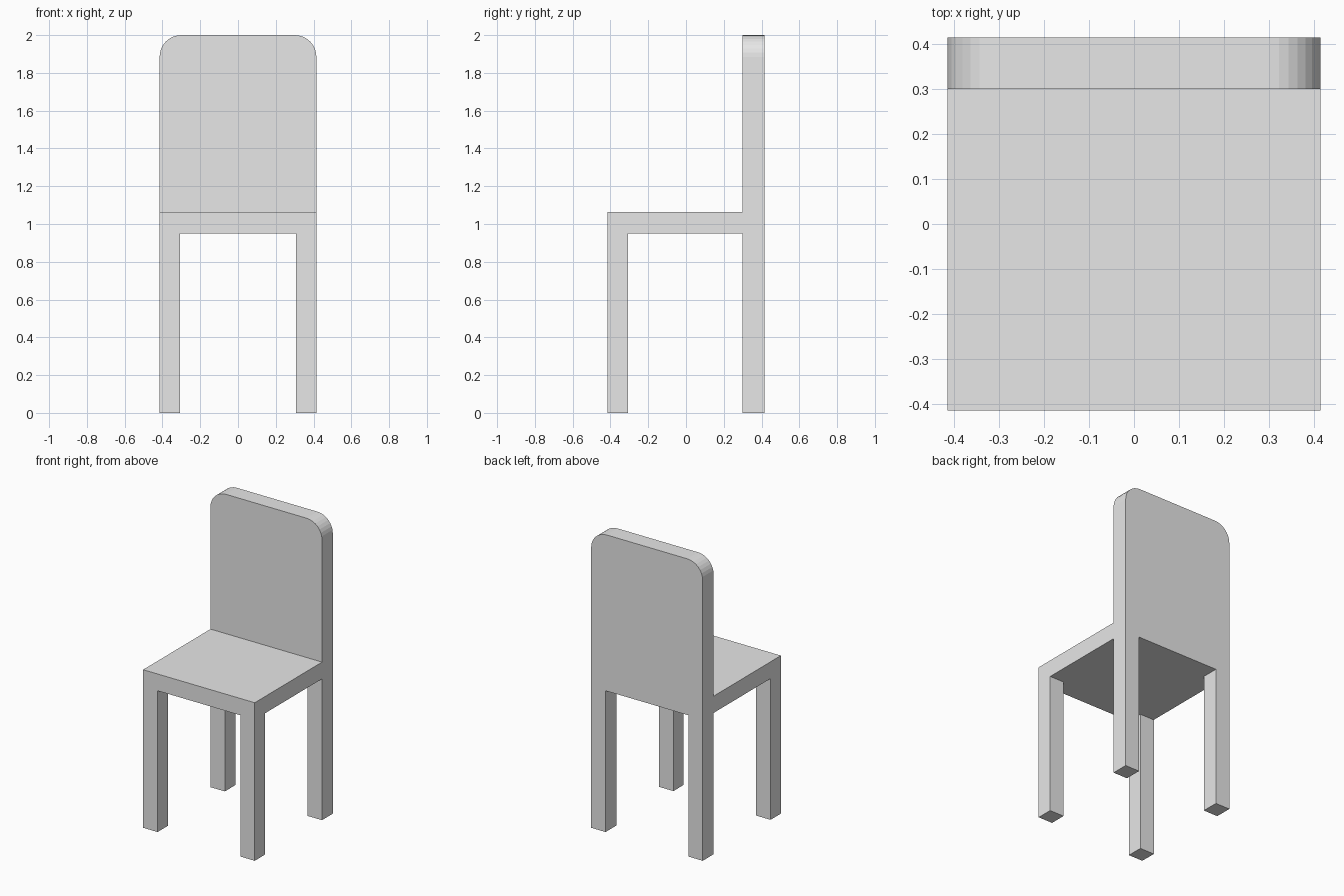
import bpy
import bmesh

if "Cube" in bpy.data.objects:
    bpy.data.objects.remove(bpy.data.objects["Cube"])

HALF = 0.415          # half width and half depth
LEG_X = 0.308         # inner face of the legs, sideways
FRONT_LEG_Y = -0.306  # inner face of the front legs
BACK_Y = 0.30         # front face of the backrest and rear legs
SEAT_LOW, SEAT_TOP, TOP = 0.95, 1.063, 2.0

grey = bpy.data.materials.new("light grey")
grey.diffuse_color = (0.8, 0.8, 0.8, 1)
grey.use_nodes = True
grey.node_tree.nodes["Principled BSDF"].inputs["Base Color"].default_value = grey.diffuse_color


def add_object(name, bm):
    bmesh.ops.recalc_face_normals(bm, faces=bm.faces)
    mesh = bpy.data.meshes.new(name)
    bm.to_mesh(mesh)
    bm.free()
    mesh.materials.append(grey)
    obj = bpy.data.objects.new(name, mesh)
    bpy.context.collection.objects.link(obj)
    return obj


# Chair body: side profile of legs, seat and backrest, extruded sideways
profile = [(-HALF, 0), (FRONT_LEG_Y, 0), (FRONT_LEG_Y, SEAT_LOW),
           (BACK_Y, SEAT_LOW), (BACK_Y, 0), (HALF, 0), (HALF, TOP),
           (BACK_Y, TOP), (BACK_Y, SEAT_TOP), (-HALF, SEAT_TOP)]
bm = bmesh.new()
side = bm.faces.new([bm.verts.new((-HALF, y, z)) for y, z in profile])
grown = bmesh.ops.extrude_face_region(bm, geom=[side])["geom"]
bmesh.ops.translate(bm, vec=(2 * HALF, 0, 0),
                    verts=[v for v in grown if isinstance(v, bmesh.types.BMVert)])
bmesh.ops.recalc_face_normals(bm, faces=bm.faces)

# Rounded upper corners of the backrest
corners = [e for e in bm.edges
           if all(v.co.z > TOP - 0.01 for v in e.verts)
           and abs(e.verts[0].co.x - e.verts[1].co.x) < 0.001]
bmesh.ops.bevel(bm, geom=corners, offset=0.115, offset_type='OFFSET',
                segments=8, profile=0.5, affect='EDGES')
chair = add_object("chair_body", bm)

# Opening between the left and right legs
bm = bmesh.new()
bmesh.ops.create_cube(bm, size=1)
bmesh.ops.scale(bm, vec=(2 * LEG_X, 2, SEAT_LOW + 0.5), verts=bm.verts)
bmesh.ops.translate(bm, vec=(0, 0, (SEAT_LOW - 0.5) / 2), verts=bm.verts)
cutter = add_object("leg_gap_cutter", bm)
cutter.hide_render = True

cut = chair.modifiers.new("leg gap", 'BOOLEAN')
cut.operation = 'DIFFERENCE'
cut.solver = 'EXACT'
cut.object = cutter
bpy.context.view_layer.objects.active = chair
bpy.ops.object.modifier_apply(modifier=cut.name)
bpy.data.objects.remove(cutter)
